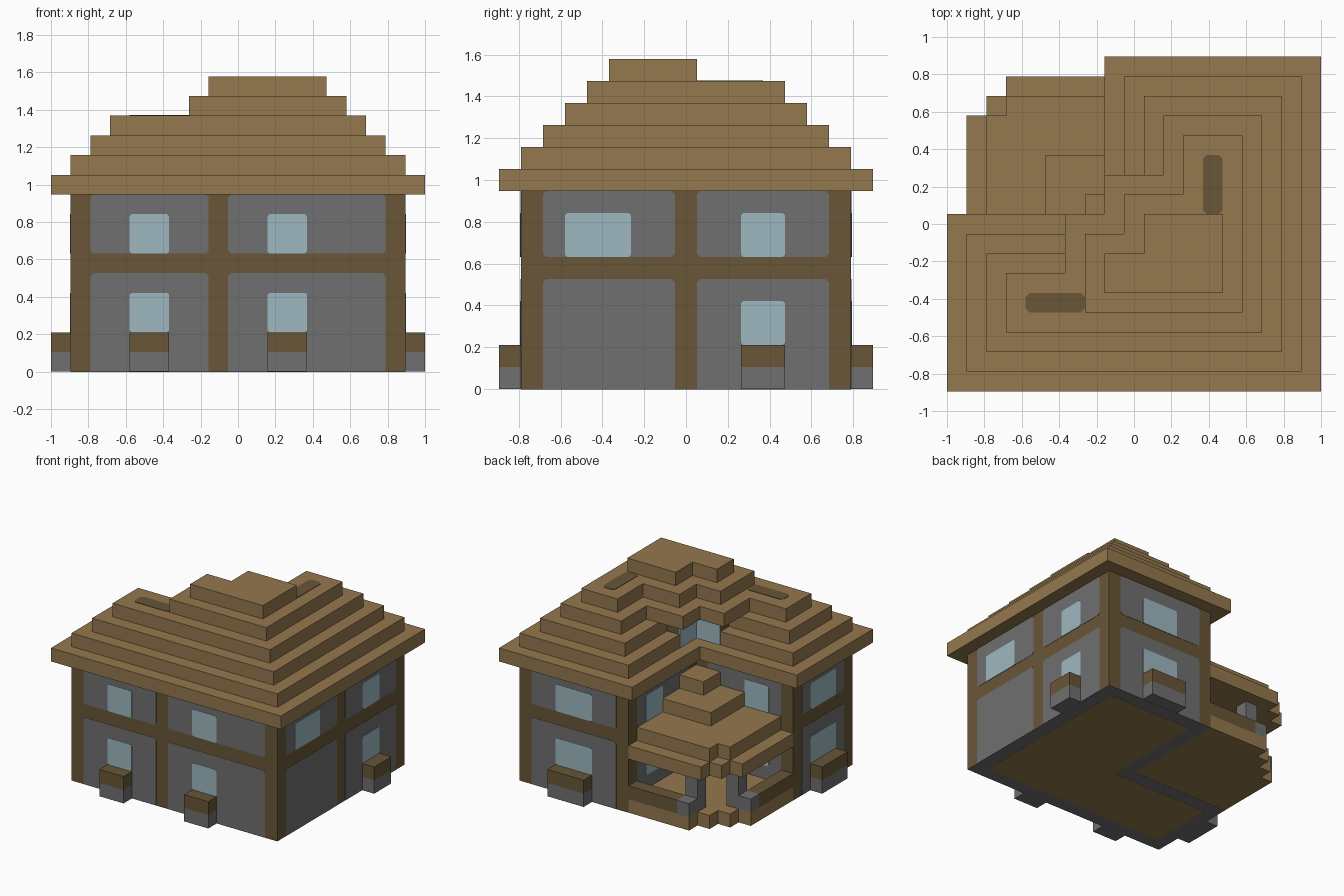
import bpy
import bmesh
from mathutils import Vector

default = bpy.data.objects.get("Cube")
if default:
    bpy.data.objects.remove(default)

U = 2 / 19                      # one block
CENTRE = Vector((9.5, 8.5, 0))  # plan centre in blocks


def material(name, rgb):
    m = bpy.data.materials.new(name)
    m.use_nodes = True
    m.diffuse_color = (*rgb, 1)
    m.node_tree.nodes["Principled BSDF"].inputs["Base Color"].default_value = (*rgb, 1)
    return m


PLANK = material("light_plank", (0.296, 0.188, 0.076))
TIMBER = material("dark_timber", (0.138, 0.093, 0.038))
STONE = material("grey_stone", (0.162, 0.162, 0.162))
GLASS = material("pale_glass", (0.337, 0.479, 0.527))


def prism(name, outline, lo, hi, mat, axis="z"):
    """Extrude a flat outline (in blocks) along one axis."""
    place = {"x": lambda a, b, h: (h, a, b),
             "y": lambda a, b, h: (a, h, b),
             "z": lambda a, b, h: (a, b, h)}[axis]
    bm = bmesh.new()
    rings = [[bm.verts.new((Vector(place(a, b, h)) - CENTRE) * U) for a, b in outline]
             for h in (lo, hi)]
    for ring in rings:
        bm.faces.new(ring)
    for n in range(len(outline)):
        m = (n + 1) % len(outline)
        bm.faces.new((rings[0][n], rings[0][m], rings[1][m], rings[1][n]))
    bmesh.ops.recalc_face_normals(bm, faces=bm.faces)
    mesh = bpy.data.meshes.new(name)
    bm.to_mesh(mesh)
    bm.free()
    mesh.materials.append(mat)
    ob = bpy.data.objects.new(name, mesh)
    bpy.context.collection.objects.link(ob)
    return ob


def rect(a0, a1, b0, b1):
    return [(a0, b0), (a1, b0), (a1, b1), (a0, b1)]


def clipped(a0, a1, b0, b1, c=0.15):
    """Rectangle with small cut corners; the ground edge stays square."""
    d = c if b0 > 0 else 0
    return [(a0 + d, b0), (a1 - d, b0), (a1, b0 + d), (a1, b1 - c),
            (a1 - c, b1), (a0 + c, b1), (a0, b1 - c), (a0, b0 + d)]


def ell(i0, j0, i1, j1, ci, cj):
    return [(i0, j0), (i1, j0), (i1, j1), (ci, j1), (ci, cj), (i0, cj)]


def plate(name, axis, pos, side, outline, mat, proud):
    prism(name, outline, pos - side * 0.02, pos + side * proud, mat, axis)


# Timber house body, with stone footing and plank floor underneath
prism("house_body", ell(1, 1, 18, 16, 9, 8), 0, 9, TIMBER)
prism("stone_footing", ell(1, 1, 18, 16, 9, 8), -0.01, 0.01, STONE)
prism("ground_floor", ell(2, 2, 17, 15, 10, 7), -0.02, 0.01, PLANK)

# Walls: axis, position, outward side, stone bays, upper windows, lower windows, planters
WALLS = {
    "front": ("y", 1, -1, [(2, 8), (9, 17)], [(4, 6), (11, 13)], [(4, 6), (11, 13)], True),
    "left": ("x", 18, 1, [(2, 8), (9, 15)], [(3, 6), (11, 13)], [(11, 13)], True),
    "back": ("y", 16, 1, [(10, 17)], [(12, 15)], [(12, 15)], True),
    "right": ("x", 1, -1, [(2, 7)], [(3, 6)], [(3, 6)], True),
    "porch_side": ("x", 9, -1, [(9, 15)], [(12, 14)], [(12, 14)], False),
    "porch_back": ("y", 8, 1, [(2, 8)], [(3, 5)], [(3, 5)], False),
}
for wall, (axis, pos, side, bays, upper, lower, planters) in WALLS.items():
    for a0, a1 in bays:
        for k0, k1 in ((0, 5), (6, 9)):
            plate(wall + "_stone_panel", axis, pos, side, clipped(a0, a1, k0, k1), STONE, 0.02)
    for windows, sill in ((upper, 6), (lower, 2)):
        for a0, a1 in windows:
            plate(wall + "_window", axis, pos, side,
                  clipped(a0, a1, sill, sill + 2, 0.1), GLASS, 0.04)
    if planters:
        for a0, a1 in lower:
            for part, k, mat in (("base", 0, STONE), ("box", 1, TIMBER)):
                prism(wall + "_planter_" + part, rect(a0, a1, k, k + 1),
                      pos, pos + side, mat, axis)

# Stepped main roof: three eave layers, then the layers that carry the dormer
for n in range(3):
    prism("roof_step", ell(n, n, 19 - n, 17 - n, 8 + n, 9 - n), 9 + n, 10 + n, PLANK)
prism("roof_dormer_step", [(3, 3), (16, 3), (16, 14), (11, 14), (11, 11), (8, 11),
                           (8, 9), (6, 9), (6, 6), (3, 6)], 12, 13, PLANK)
prism("roof_upper_step", [(7, 4), (15, 4), (15, 13), (12, 13), (12, 10), (9, 10),
                          (9, 8), (7, 8)], 13, 14, PLANK)
prism("roof_cap", ell(8, 5, 14, 9, 10, 7), 14, 15, PLANK)

# Dark ridge inlays
prism("side_ridge_inlay", clipped(4, 7, 4, 5, 0.2), 12.98, 13.03, TIMBER)
prism("back_ridge_inlay", clipped(13, 14, 9, 12, 0.2), 13.98, 14.03, TIMBER)

# Corner dormer
prism("dormer_walls", ell(7, 4, 14, 10, 9, 8), 10, 12, TIMBER)
plate("dormer_window", "x", 9, -1, rect(8, 10, 10, 12), GLASS, 0.04)
plate("dormer_window", "y", 8, 1, rect(7, 9, 10, 12), GLASS, 0.04)

# Porch floor with stepped corner
prism("porch_floor", [(1, 8), (9, 8), (9, 16), (4, 16), (4, 15), (3, 15), (3, 14),
                      (2, 14), (2, 13), (1, 13)], 0, 1, PLANK)

# Porch columns, low end blocks and rails, mirrored across the corner diagonal
for flip in (False, True):
    for name, (i0, i1, j0, j1), top, mat in (
            ("porch_column", (4, 5, 14, 15), 4, STONE),
            ("porch_end_block", (4, 5, 15, 16), 2, STONE),
            ("porch_rail", (5, 9, 15, 16), 2, TIMBER)):
        if flip:
            i0, i1, j0, j1 = 17 - j1, 17 - j0, 17 - i1, 17 - i0
        prism(name, rect(i0, i1, j0, j1), 1, top, mat)

# Stepped porch roof
prism("porch_roof_eave", [(1, 8), (9, 8), (9, 16), (3, 16), (3, 15), (2, 15),
                          (2, 14), (1, 14)], 4, 5, PLANK)
prism("porch_roof_step", [(2, 8), (9, 8), (9, 15), (3, 15), (3, 14), (2, 14)], 5, 6, PLANK)
prism("porch_roof_upper", rect(5, 9, 8, 12), 6, 7, PLANK)
prism("porch_roof_cap", rect(7, 9, 8, 10), 7, 8, PLANK)
